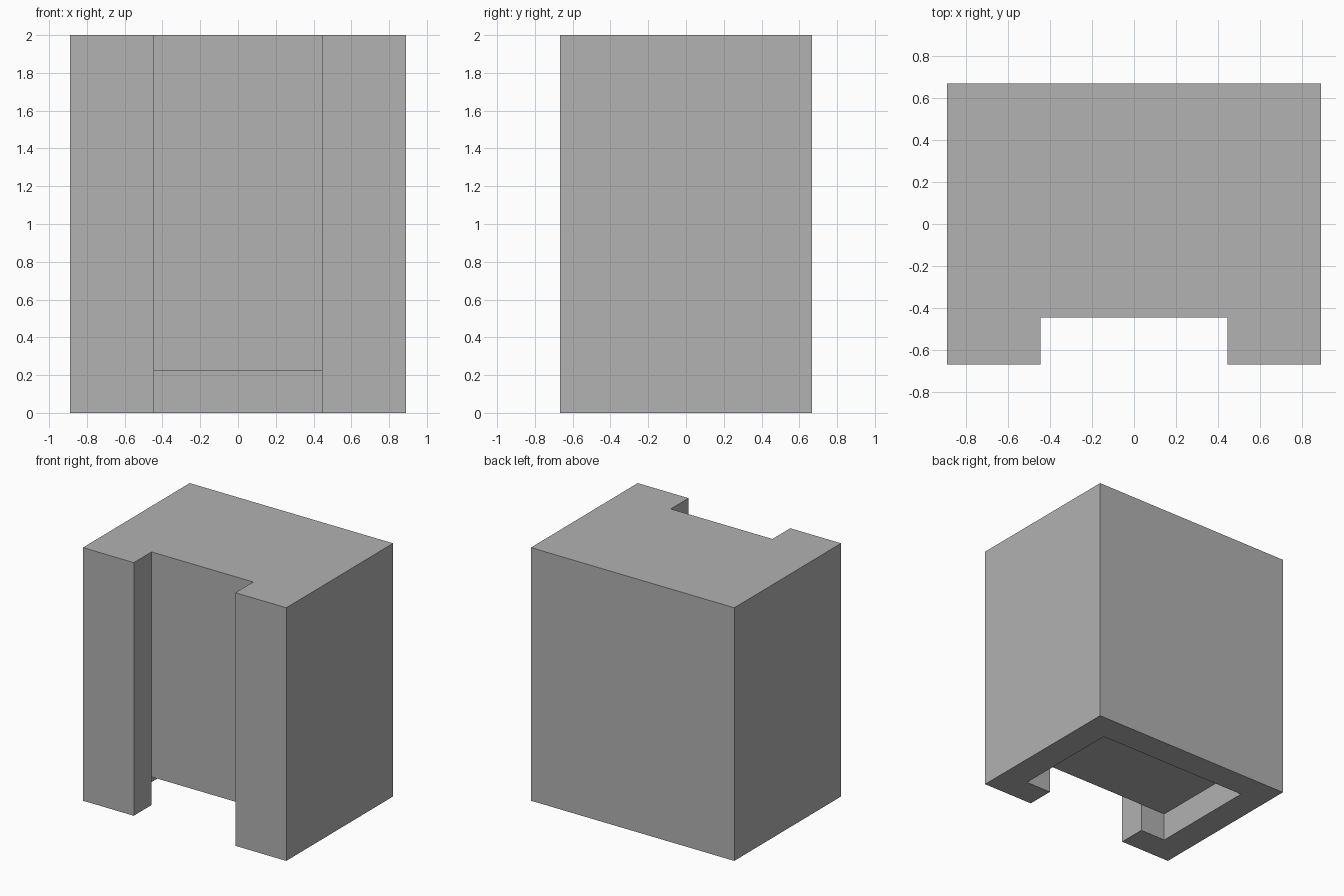
import bpy
import bmesh

U = 2 / 9  # the whole shape sits on a 8 x 6 x 9 module

if "Cube" in bpy.data.objects:
    bpy.data.objects.remove(bpy.data.objects["Cube"])

grey = bpy.data.materials.new("plain grey")
colour = (0.445, 0.445, 0.445, 1)
grey.diffuse_color = colour
grey.use_nodes = True
next(n for n in grey.node_tree.nodes if n.type == 'BSDF_PRINCIPLED').inputs["Base Color"].default_value = colour


def prism(name, half_outline, bottom, top):
    """Mirror a half outline (in modules) across x and extrude it upward."""
    outline = half_outline + [(-x, y) for x, y in reversed(half_outline)]
    bm = bmesh.new()
    base = bm.faces.new([bm.verts.new((x * U, y * U, bottom * U)) for x, y in outline])
    extruded = bmesh.ops.extrude_face_region(bm, geom=[base])["geom"]
    moved = [v for v in extruded if isinstance(v, bmesh.types.BMVert)]
    bmesh.ops.translate(bm, verts=moved, vec=(0, 0, (top - bottom) * U))
    bmesh.ops.recalc_face_normals(bm, faces=bm.faces)
    mesh = bpy.data.meshes.new(name)
    bm.to_mesh(mesh)
    bm.free()
    mesh.materials.append(grey)
    obj = bpy.data.objects.new(name, mesh)
    bpy.context.collection.objects.link(obj)
    return obj


# Tall block with a full-height notch between two front pillars
body = prism("body", [(2, -2), (2, -3), (4, -3), (4, 3)], 0, 9)

# Shallow recess under the block, open to the notch
cutter = prism("underside_cutter", [(2, -4), (2, -2), (3, -2), (3, 2)], -1, 1)
cutter.hide_render = True

cut = body.modifiers.new("underside_recess", 'BOOLEAN')
cut.operation = 'DIFFERENCE'
cut.solver = 'EXACT'
cut.object = cutter
bpy.context.view_layer.objects.active = body
bpy.ops.object.modifier_apply(modifier=cut.name)
bpy.data.objects.remove(cutter)
